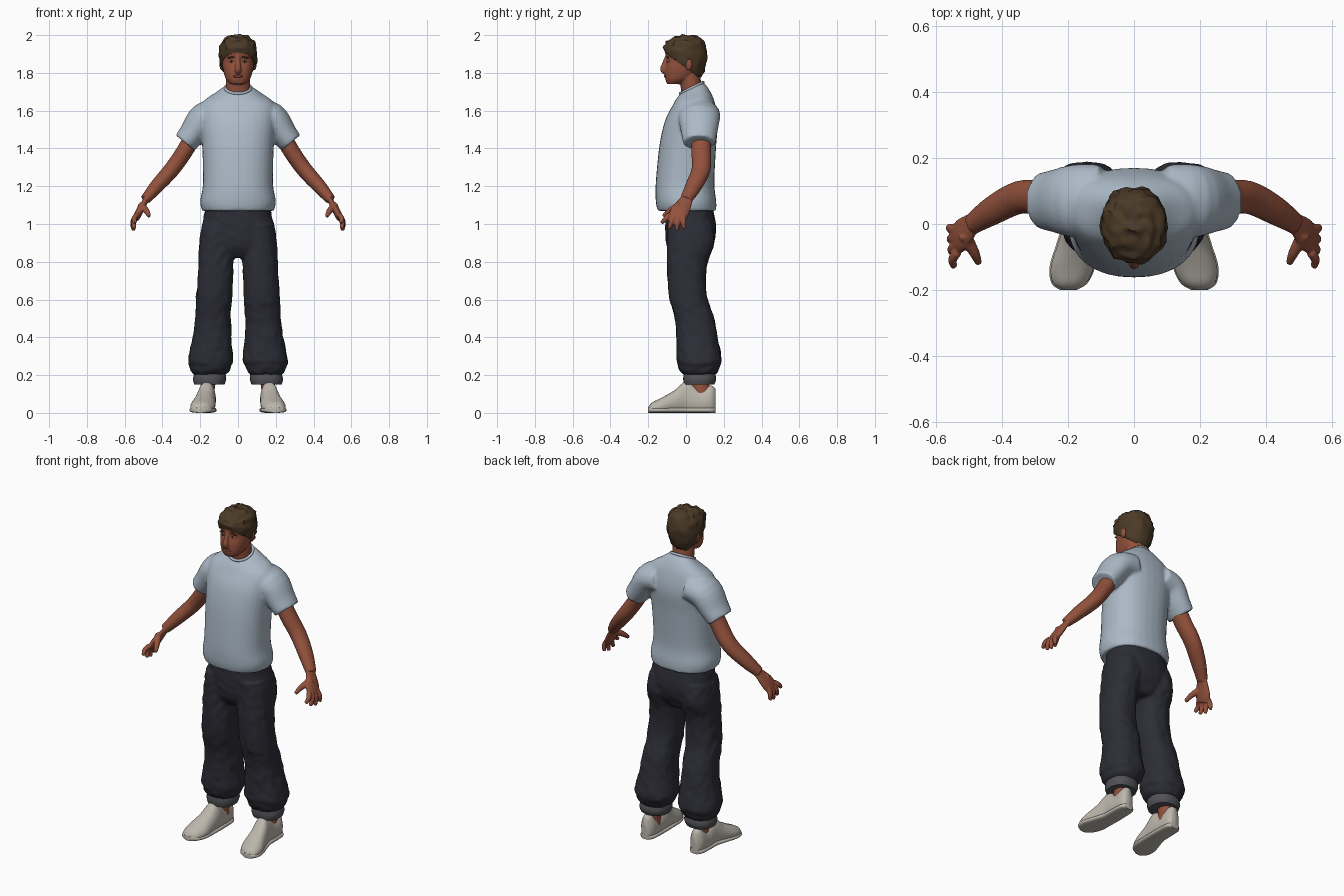
import bpy, bmesh, math
from mathutils import Vector, noise

if "Cube" in bpy.data.objects:
    bpy.data.objects.remove(bpy.data.objects["Cube"])


def material(name, *rgb):
    mat = bpy.data.materials.new(name)
    mat.use_nodes = True
    mat.diffuse_color = (*rgb, 1)
    shader = mat.node_tree.nodes["Principled BSDF"]
    shader.inputs["Base Color"].default_value = (*rgb, 1)
    shader.inputs["Roughness"].default_value = .8
    return mat


SKIN = material("brown skin", .29, .083, .045)
LIPS = material("lips", .2, .055, .035)
HAIR = material("dark brown hair", .07, .042, .02)
EYE = material("eye white", .35, .27, .22)
IRIS = material("dark iris", .02, .01, .01)
SHIRT = material("pale blue shirt", .41, .49, .57)
DENIM = material("dark denim", .026, .027, .037)
CUFF = material("grey cuff", .085, .086, .095)
SHOE = material("off-white shoe", .5, .47, .41)

SIDES = 32
STEPS = 4


def outline(power):
    """Points of a superellipse of half-size one."""
    points = []
    for i in range(SIDES):
        angle = math.tau * i / SIDES
        points.append([math.copysign(abs(c) ** (2 / power), c)
                       for c in (math.cos(angle), math.sin(angle))])
    return points


def spline(rows):
    """Smoothly fill in rows of numbers between the given stations."""
    rows = [Vector(row) for row in rows]
    last = len(rows) - 1
    result = []
    for i in range(last):
        start, end = rows[i], rows[i + 1]
        lead = (end - rows[max(i - 1, 0)]) / 2
        trail = (rows[min(i + 2, last)] - start) / 2
        for step in range(STEPS):
            t = step / STEPS
            ease = t * t * (3 - 2 * t)
            result.append(start + (end - start) * ease
                          + lead * t * (1 - t) ** 2 - trail * t * t * (1 - t))
    return result + [rows[last]]


def stack(rows, centre=lambda z: 0):
    """Horizontal rings: height, half width, front, back, rise toward the back."""
    rings = []
    for z, width, front, back, rise in spline([(*row, 0)[:5] for row in rows]):
        middle, depth = (front + back) / 2, (back - front) / 2
        rings.append([Vector((centre(z) + width * u, middle + depth * v, z + rise * depth * v))
                      for u, v in outline(2.3)])
    return rings


def tube(rows, thin=1):
    """Rings across a path of x, y, z, radius; thin scales the sideways radius."""
    path = spline(rows)
    centres = [Vector(row[:3]) for row in path]
    rings = []
    for i, row in enumerate(path):
        ahead = centres[min(i + 1, len(path) - 1)] - centres[max(i - 1, 0)]
        ahead.normalize()
        depth = (Vector((0, 1, 0)) - ahead * ahead.y).normalized()
        across = depth.cross(ahead) * thin
        rings.append([centres[i] + (depth * u + across * v) * row[3] for u, v in outline(2)])
    return rings


def flip(rings, side):
    return [[Vector((p.x * side, p.y, p.z)) for p in ring] for ring in rings]


def build(name, lofts, mat, voxel=0, wave=0):
    """Skin each loft; a voxel size fuses them into one soft surface."""
    bm = bmesh.new()
    for rings in lofts:
        loops = [[bm.verts.new(p) for p in ring] for ring in rings]
        for low, high in zip(loops, loops[1:]):
            for i in range(SIDES):
                j = (i + 1) % SIDES
                bm.faces.new((low[i], low[j], high[j], high[i]))
        bm.faces.new(loops[0])
        bm.faces.new(loops[-1])
    bmesh.ops.recalc_face_normals(bm, faces=bm.faces)
    bm.normal_update()
    for v in bm.verts:
        v.co += v.normal * noise.noise(v.co * 40) * wave
    for f in bm.faces:
        f.smooth = True
    mesh = bpy.data.meshes.new(name)
    bm.to_mesh(mesh)
    bm.free()
    mesh.set_sharp_from_angle(angle=.9)
    mesh.materials.append(mat)
    ob = bpy.data.objects.new(name, mesh)
    bpy.context.collection.objects.link(ob)
    if voxel:
        fuse = ob.modifiers.new("Fuse", 'REMESH')
        fuse.mode, fuse.voxel_size, fuse.use_smooth_shade = 'VOXEL', voxel, True
        soft = ob.modifiers.new("Soften", 'SMOOTH')
        soft.factor, soft.iterations = .5, 3


def finish(name, mat):
    ob = bpy.context.object
    ob.name = name
    ob.data.materials.append(mat)
    bpy.ops.object.shade_smooth()


def ball(name, mat, place, size, turn=0):
    bpy.ops.mesh.primitive_uv_sphere_add(segments=16, ring_count=10, location=place,
                                         rotation=(0, turn, 0), scale=size)
    finish(name, mat)


# Shirt: body and both sleeves fused
body = stack([(1.07, .19, -.15, .16), (1.12, .2, -.16, .16), (1.22, .185, -.16, .15),
              (1.42, .19, -.14, .16), (1.55, .2, -.11, .17), (1.64, .19, -.07, .15, .1),
              (1.69, .12, -.05, .12, .3), (1.72, .07, -.03, .09, .5)])
sleeve = tube([(.1, .07, 1.58, .11), (.18, .07, 1.56, .11),
               (.24, .07, 1.48, .095), (.28, .07, 1.43, .085)], .75)
build("shirt", [body, sleeve, flip(sleeve, -1)], SHIRT, .009)

# Ribbed neckline
bpy.ops.mesh.primitive_torus_add(major_radius=.067, minor_radius=.008, major_segments=32,
                                 minor_segments=8, location=(0, .03, 1.72), rotation=(.45, 0, 0))
finish("collar", SHIRT)


# Trousers: hips and both baggy legs fused, legs spreading downward
def leg_centre(z):
    return .16 - .055 * z


hips = stack([(1.1, .17, -.11, .14), (.97, .19, -.11, .16), (.88, .18, -.1, .14),
              (.82, .1, -.06, .1)])
leg = stack([(1, .085, -.1, .14), (.9, .095, -.1, .15), (.78, .093, -.1, .11),
             (.62, .096, -.09, .11), (.5, .095, -.06, .15), (.38, .105, -.05, .17),
             (.28, .12, -.05, .19), (.25, .11, -.04, .18), (.22, .1, -.03, .17),
             (.2, .08, -.01, .15)], leg_centre)
build("trousers", [hips, leg, flip(leg, -1)], DENIM, .009, .008)

# Head: skull, neck and nose fused
skull = stack([(1.74, .04, -.1, -.03), (1.77, .065, -.11, .03), (1.82, .08, -.11, .08),
               (1.87, .086, -.1, .1), (1.92, .085, -.11, .1), (1.96, .07, -.08, .08),
               (1.98, .04, -.04, .04)])
neck = tube([(0, .05, 1.62, .06), (0, .03, 1.71, .056), (0, .015, 1.82, .055)], 1.15)
nose = tube([(0, -.1, 1.89, .01), (0, -.113, 1.85, .013), (0, -.12, 1.82, .017),
             (0, -.11, 1.8, .013)])
build("head", [skull, neck, nose], SKIN, .005)

# Short wavy hair, low at the nape and high on the forehead
build("hair", [stack([(1.84, .09, -.11, .07, -.75), (1.88, .098, -.117, .1, -.5),
                      (1.93, .095, -.11, .11, -.2), (1.97, .08, -.09, .09),
                      (1.99, .05, -.05, .06), (2, .02, -.02, .02)])], HAIR, wave=.014)

# Face details
ball("mouth", LIPS, (0, -.109, 1.782), (.026, .007, .007))
for side, label in ((1, "left_"), (-1, "right_")):
    ball(label + "eye", EYE, (.034 * side, -.092, 1.862), (.014, .009, .007))
    ball(label + "iris", IRIS, (.034 * side, -.098, 1.862), (.006, .004, .006))
    ball(label + "eyebrow", HAIR, (.036 * side, -.097, 1.882), (.022, .007, .004), .12 * side)
    ball(label + "ear", SKIN, (.088 * side, .015, 1.845), (.01, .018, .03))

# Arm and hand
arm = tube([(.2, .08, 1.53, .055), (.28, .08, 1.39, .052), (.35, .08, 1.29, .05),
            (.43, .04, 1.2, .044), (.49, 0, 1.13, .032)], .85)
palm = tube([(.48, .01, 1.14, .03), (.52, -.03, 1.07, .05), (.54, -.05, 1.03, .045)], .4)
thumb = tube([(.515, -.03, 1.1, .02), (.485, -.085, 1.07, .016), (.47, -.12, 1.04, .01)])
fingers = []
for i in range(4):
    root = Vector((.535, -.085 + .023 * i, 1.05))
    tip = Vector((.545 + .004 * i, -.13 + .04 * i, .965 + .01 * (i - 2) ** 2))
    bend = (root + tip) / 2 + Vector((.01, 0, 0))
    fingers.append(tube([(*root, .014), (*bend, .014), (*tip, .01)]))

# Turned-up cuff and bare ankle
cuff = stack([(.22, .08, -.01, .15), (.18, .088, -.015, .16), (.15, .08, -.01, .15)], leg_centre)
ankle = tube([(.16, .08, .06, .05), (.16, .08, .13, .046), (.15, .07, .2, .05)], .8)

# Shoe and sole sections run from heel to toe: y, half width, height
shoe, sole = [], []
for y, width, height in spline([(.155, .025, .13), (.13, .042, .145), (.07, .046, .125),
                                (0, .048, .165), (-.06, .056, .12), (-.13, .065, .08),
                                (-.18, .05, .055), (-.2, .02, .03)]):
    x = .165 + .17 * max(-y, 0)
    section = outline(2.8)
    shoe.append([Vector((x + width * u * (1 - max(v, 0) / 4), y, height / 2 * (1 + v)))
                 for u, v in section])
    sole.append([Vector((x + (width + .004) * u, y, .015 * (1 + v))) for u, v in section])

for side, label in ((1, "left_"), (-1, "right_")):
    build(label + "arm", [flip(r, side) for r in (arm, palm, thumb, *fingers)], SKIN, .005)
    for part, rings, mat in (("trouser_cuff", cuff, CUFF), ("ankle", ankle, SKIN),
                             ("shoe", shoe, SHOE), ("sole", sole, SHOE)):
        build(label + part, [flip(rings, side)], mat)
